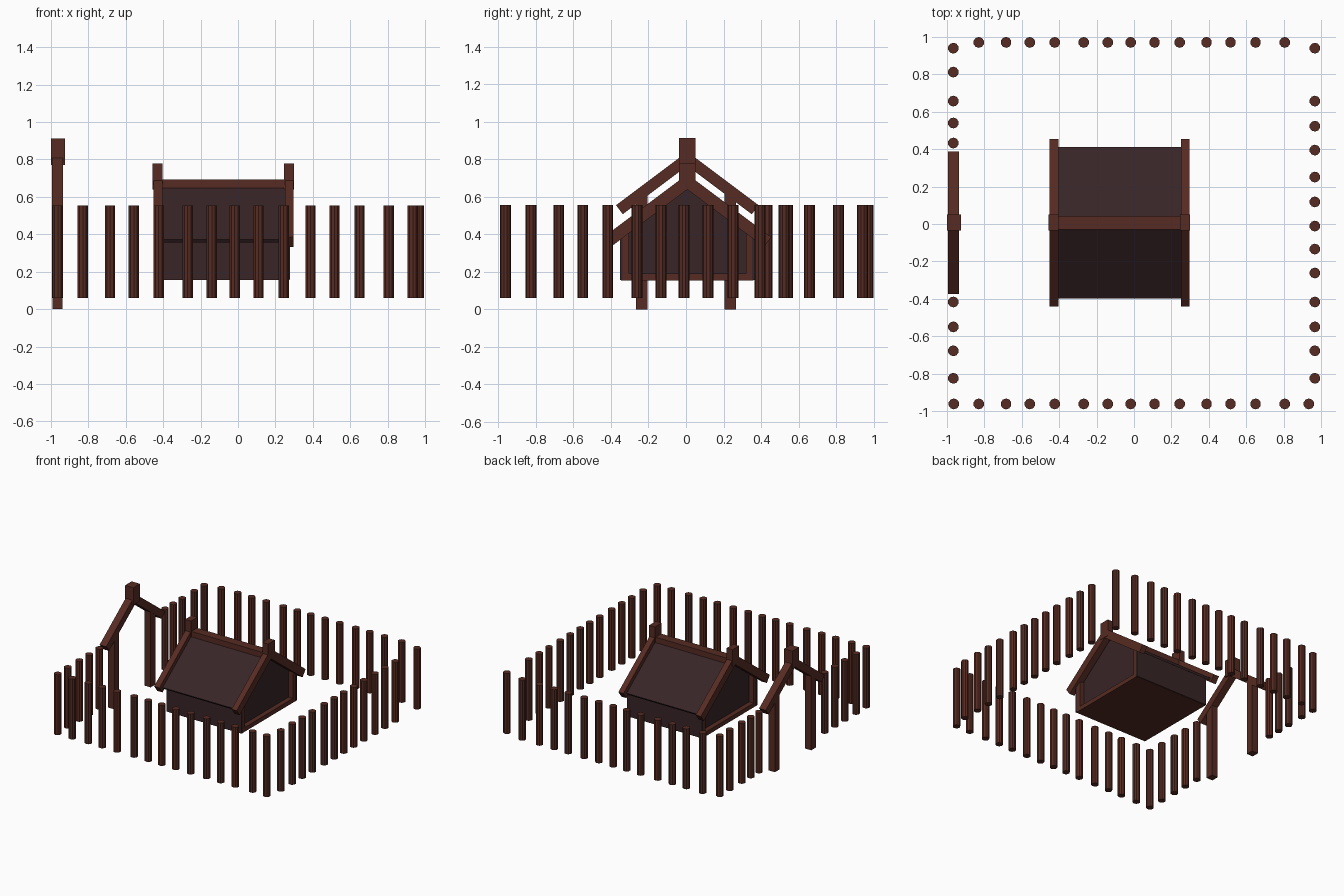
import bpy, bmesh, math

if "Cube" in bpy.data.objects:
    bpy.data.objects.remove(bpy.data.objects["Cube"])

def material(name, rgb):
    m = bpy.data.materials.new(name)
    m.diffuse_color = (*rgb, 1)
    m.use_nodes = True
    m.node_tree.nodes["Principled BSDF"].inputs["Base Color"].default_value = m.diffuse_color
    return m

WOOD = material("brown_wood", (0.092, 0.024, 0.016))
PANEL = material("dark_panel", (0.040, 0.018, 0.020))
YC = 0.007          # centre line of hut and gate
SLOPE = 0.75        # roof pitch

def prism(name, profile, x0, x1, mat):
    """Extrude a (y, z) profile along x."""
    bm = bmesh.new()
    a = [bm.verts.new((x0, y + YC, z)) for y, z in profile]
    b = [bm.verts.new((x1, y + YC, z)) for y, z in profile]
    bm.faces.new(a)
    bm.faces.new(b)
    n = len(profile)
    for i in range(n):
        j = (i + 1) % n
        bm.faces.new((a[i], a[j], b[j], b[i]))
    bmesh.ops.recalc_face_normals(bm, faces=bm.faces)
    me = bpy.data.meshes.new(name)
    bm.to_mesh(me)
    bm.free()
    me.materials.append(mat)
    ob = bpy.data.objects.new(name, me)
    bpy.context.collection.objects.link(ob)
    return ob

def box(name, x0, x1, y0, y1, z0, z1, mat):
    return prism(name, [(y0, z0), (y1, z0), (y1, z1), (y0, z1)], x0, x1, mat)

def rafter(name, side, x0, x1, apex, reach, thick, mat):
    """Sloping board from the ridge to an outer end cut square to the slope."""
    c = math.hypot(1, SLOPE)
    nx, nz = SLOPE / c * thick, thick / c
    end = apex - SLOPE * reach
    pts = [(0, apex), (reach, end), (reach - nx, end - nz), (0, apex - thick * c)]
    return prism(name, [(side * y, z) for y, z in pts], x0, x1, mat)

# Fence posts
cols = [-0.83, -0.684, -0.557, -0.424, -0.269, -0.14, -0.018,
        0.11, 0.244, 0.388, 0.516, 0.65, 0.806]
right = [0.94, 0.657, 0.523, 0.395, 0.251, 0.118, -0.011,
         -0.134, -0.262, -0.417, -0.55, -0.678, -0.825]
left = [0.94, 0.812, 0.657, 0.54, 0.433, -0.417, -0.55, -0.678, -0.825]
spots = [(x, 0.971) for x in cols]
spots += [(x, -0.962) for x in [-0.963] + cols + [0.935]]
spots += [(0.967, y) for y in right] + [(-0.966, y) for y in left]
bpy.ops.mesh.primitive_cylinder_add(vertices=10, radius=0.029, depth=0.495)
post_mesh = bpy.context.object.data
post_mesh.materials.append(WOOD)
bpy.data.objects.remove(bpy.context.object)
for x, y in spots:
    post = bpy.data.objects.new("fence_post", post_mesh)
    post.location = (x, y, 0.3075)
    bpy.context.collection.objects.link(post)

# Gate
for s in (-1, 1):
    y0, y1 = sorted((s * 0.205, s * 0.266))
    box("gate_post", -0.993, -0.937, y0 - YC, y1 - YC, 0, 0.63, WOOD)
    rafter("gate_rafter", s, -0.995, -0.935, 0.84, 0.38, 0.06, WOOD)
box("gate_cap", -1.0, -0.925, -0.043, 0.043, 0.77, 0.912, WOOD)

# Hut: floor, side walls, recessed gables
box("hut_floor", -0.40, 0.275, -0.352, 0.352, 0.155, 0.19, WOOD)
for s in (-1, 1):
    y0, y1 = sorted((s * 0.345, s * 0.358))
    box("side_wall", -0.402, 0.278, y0, y1, 0.157, 0.40, PANEL)
    y0, y1 = sorted((s * 0.312, s * 0.346))
    for x0, x1 in ((-0.40, -0.355), (0.23, 0.275)):
        box("corner_post", x0, x1, y0, y1, 0.155, 0.41, WOOD)
prism("gable_walls", [(-0.346, 0.18), (0.346, 0.18), (0.346, 0.40),
                      (0, 0.655), (-0.346, 0.40)], -0.36, 0.235, PANEL)

# Hut roof: panels, edge boards, ridge beam, caps
for s in (-1, 1):
    rafter("roof_panel", s, -0.41, 0.26, 0.675, 0.405, 0.02, PANEL)
    for x0, x1 in ((-0.453, -0.405), (0.25, 0.296)):
        rafter("roof_edge_board", s, x0, x1, 0.72, 0.447, 0.065, WOOD)
box("ridge_beam", -0.44, 0.285, -0.037, 0.037, 0.64, 0.692, WOOD)
for x0, x1 in ((-0.456, -0.403), (0.246, 0.299)):
    box("ridge_cap", x0, x1, -0.043, 0.043, 0.64, 0.778, WOOD)
